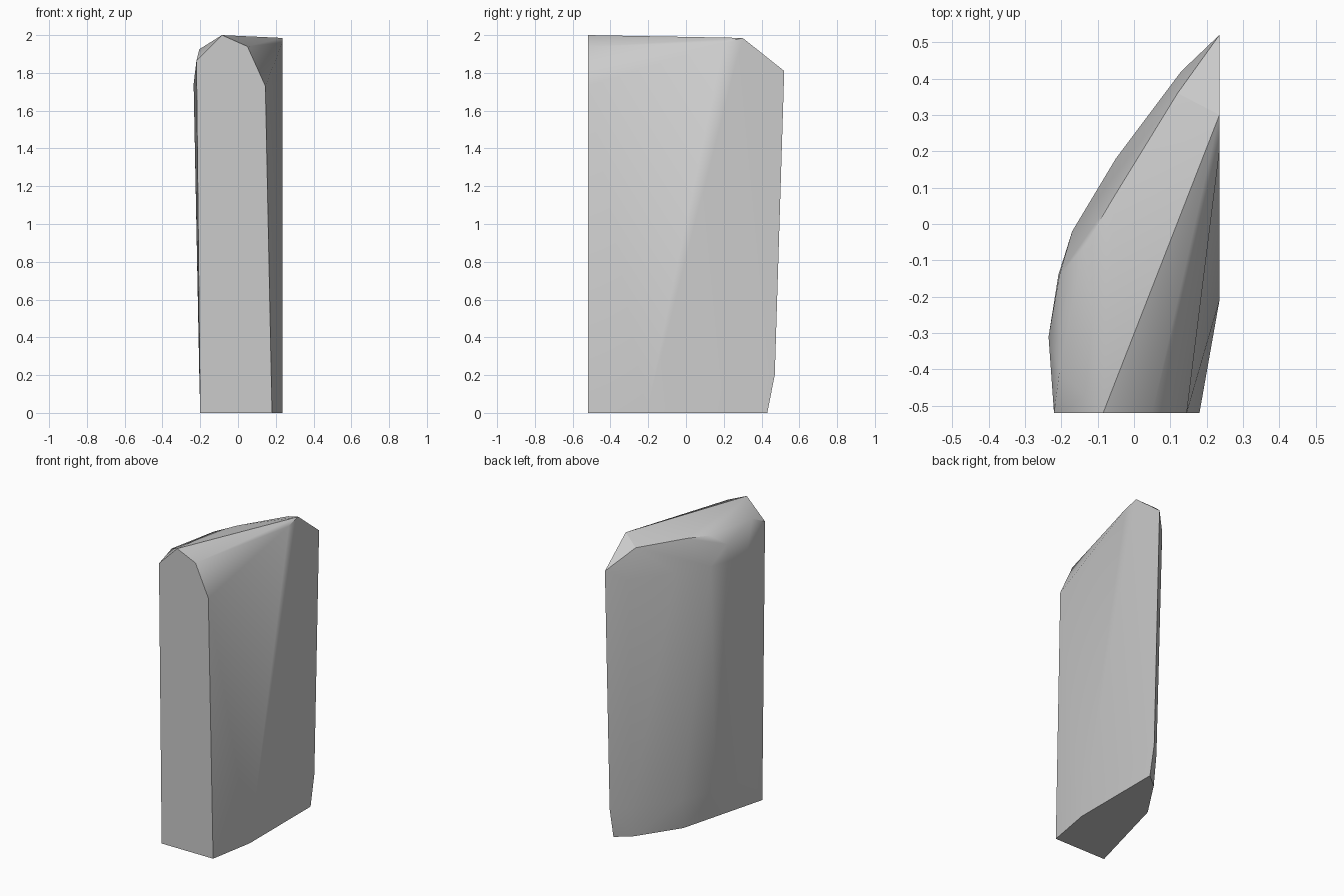
import bpy
import bmesh
import math

cube = bpy.data.objects.get("Cube")
if cube:
    bpy.data.objects.remove(cube, do_unlink=True)

FRONT, SIDE = -0.52, 0.235

# Flat front cut: (x, z)
front_cut = [(-0.2, 0), (0.18, 0), (0.145, 1.73), (0.05, 1.94), (-0.085, 2.0), (-0.22, 1.865)]
# Flat side cut: (y, z)
side_cut = [(-0.21, 0), (0.43, 0), (0.47, 0.2), (0.52, 1.81), (0.3, 1.985), (0.2, 1.96)]
# Curved back, from the base up to the shoulder: height and (x, y) points
back_rings = {
    0: [(0.138, 0.35), (-0.039, 0.082), (-0.187, -0.47)],
    0.2: [(0.142, 0.38), (-0.045, 0.11), (-0.14, -0.11), (-0.205, -0.4)],
    1.74: [(0.13, 0.42), (-0.05, 0.18), (-0.17, -0.02), (-0.208, -0.14), (-0.235, -0.31)],
}
# Bevelled crown edge
crown = [(0.12, 0.36, 1.935), (-0.055, 0.075, 1.935), (-0.135, -0.06, 1.925),
         (-0.205, -0.14, 1.855), (-0.205, -0.405, 1.925)]

points = [(x, FRONT, z) for x, z in front_cut]
points += [(SIDE, y, z) for y, z in side_cut]
points += [(x, y, z) for z, ring in back_rings.items() for x, y in ring]
points += crown

# Wrap the points into one solid shard
bm = bmesh.new()
for p in points:
    bm.verts.new(p)
hull = bmesh.ops.convex_hull(bm, input=bm.verts)
unused = {g for g in hull["geom_interior"] + hull["geom_unused"]
          if isinstance(g, bmesh.types.BMVert)}
bmesh.ops.delete(bm, geom=list(unused), context="VERTS")
bmesh.ops.dissolve_limit(bm, angle_limit=math.radians(1), verts=bm.verts, edges=bm.edges)
bmesh.ops.recalc_face_normals(bm, faces=bm.faces)
mesh = bpy.data.meshes.new("rock_shard")
bm.to_mesh(mesh)
bm.free()

rock = bpy.data.objects.new("rock_shard", mesh)
bpy.context.collection.objects.link(rock)

# Stone colour
stone = bpy.data.materials.new("grey_stone")
stone.use_nodes = True
colour = (0.6, 0.6, 0.6, 1)
stone.diffuse_color = colour
stone.node_tree.nodes["Principled BSDF"].inputs["Base Color"].default_value = colour
mesh.materials.append(stone)

# Soft faces with sharp cut edges
bpy.ops.object.select_all(action="DESELECT")
rock.select_set(True)
bpy.context.view_layer.objects.active = rock
bpy.ops.object.shade_smooth_by_angle(angle=math.radians(30))
